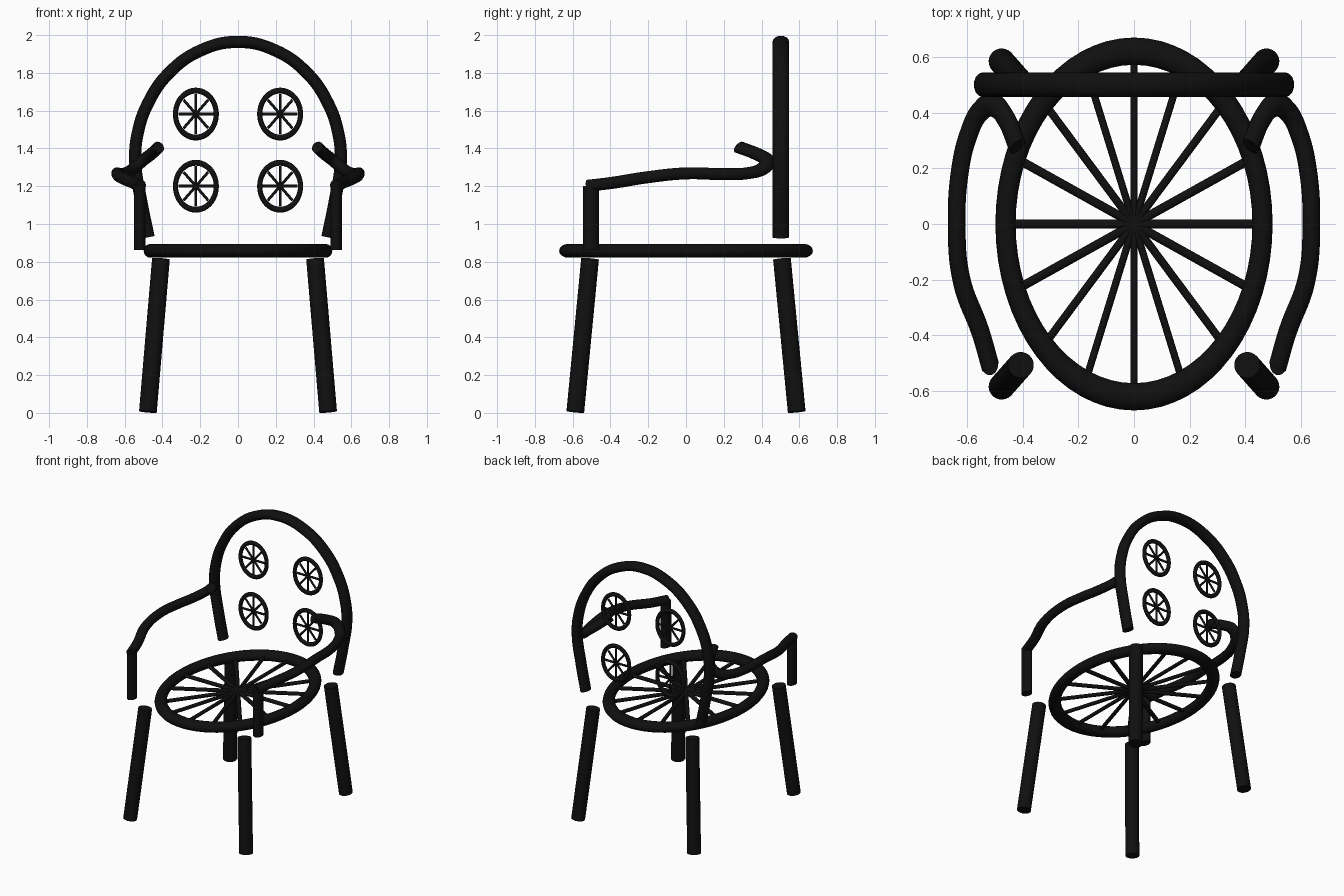
import bpy, bmesh, math
from mathutils import Matrix, Vector

if "Cube" in bpy.data.objects:
    bpy.data.objects.remove(bpy.data.objects["Cube"], do_unlink=True)

black = bpy.data.materials.new("black_paint")
black.use_nodes = True
black.diffuse_color = (0.005, 0.005, 0.005, 1)
black.node_tree.nodes["Principled BSDF"].inputs["Base Color"].default_value = (0.005, 0.005, 0.005, 1)

STRETCH = 1.345  # seat, arms and back are deeper than wide


def finish(obj):
    obj.data.materials.clear()
    obj.data.materials.append(black)
    bpy.ops.object.select_all(action='DESELECT')
    obj.select_set(True)
    bpy.context.view_layer.objects.active = obj
    bpy.ops.object.shade_smooth_by_angle(angle=math.radians(40))


def add_rod(bm, a, b, radius, sides=24):
    a, b = Vector(a), Vector(b)
    turn = (b - a).to_track_quat('Z', 'Y').to_matrix().to_4x4()
    bmesh.ops.create_cone(bm, cap_ends=True, segments=sides, radius1=radius, radius2=radius,
                          depth=(b - a).length, matrix=Matrix.Translation((a + b) / 2) @ turn)


def rod(name, a, b, radius, stretch=1):
    """Round bar between two points, optionally deepened in y about its middle."""
    bm = bmesh.new()
    add_rod(bm, a, b, radius)
    mid = (Vector(a) + Vector(b)) / 2
    bmesh.ops.scale(bm, vec=(1, stretch, 1), verts=bm.verts, space=Matrix.Translation(-mid))
    mesh = bpy.data.meshes.new(name)
    bm.to_mesh(mesh)
    bm.free()
    obj = bpy.data.objects.new(name, mesh)
    bpy.context.collection.objects.link(obj)
    finish(obj)


def tube(name, points, radius):
    """Smooth bent bar through the points, its section deepened in y."""
    curve = bpy.data.curves.new(name, 'CURVE')
    curve.dimensions = '3D'
    curve.bevel_depth = radius
    curve.bevel_resolution = 5
    curve.resolution_u = 8
    curve.use_fill_caps = True
    spline = curve.splines.new('BEZIER')
    spline.bezier_points.add(len(points) - 1)
    for knot, (x, y, z) in zip(spline.bezier_points, points):
        knot.co = (x, y / STRETCH, z)
        knot.handle_left_type = knot.handle_right_type = 'AUTO'
    obj = bpy.data.objects.new(name, curve)
    obj.scale.y = STRETCH
    bpy.context.collection.objects.link(obj)
    bpy.ops.object.select_all(action='DESELECT')
    obj.select_set(True)
    bpy.context.view_layer.objects.active = obj
    bpy.ops.object.convert(target='MESH')
    obj = bpy.context.view_layer.objects.active
    bpy.ops.object.transform_apply(location=False, rotation=False, scale=True)
    finish(obj)


def wheel(name, centre, major, minor, bars, bar_radius, reach, stretch, tilt):
    """Oval ring filled with bars that cross at its centre."""
    bpy.ops.mesh.primitive_torus_add(major_radius=major, minor_radius=minor,
                                     major_segments=64, minor_segments=16)
    obj = bpy.context.object
    obj.name = obj.data.name = name
    bm = bmesh.new()
    bm.from_mesh(obj.data)
    for i in range(bars):
        angle = math.pi * i / bars
        end = Vector((math.cos(angle), math.sin(angle), 0)) * reach
        add_rod(bm, -end, end, bar_radius, 12)
    bmesh.ops.scale(bm, vec=(1, stretch, 1), verts=bm.verts)
    bm.to_mesh(obj.data)
    bm.free()
    obj.location = centre
    obj.rotation_euler.x = tilt
    finish(obj)


# Oval seat ring with radiating bars
wheel("seat", (0, 0, 0.858), 0.463, 0.0365, 8, 0.0127, 0.428, STRETCH, 0)

# Four small spoked wheels in the back
for side, x in (("left", 0.223), ("right", -0.223)):
    for level, z in (("upper", 1.582), ("lower", 1.2)):
        wheel(f"back_wheel_{level}_{side}", (x, 0.502, z), 0.108, 0.0135,
              4, 0.007, 0.092, 1.15, math.pi / 2)

# Arched back hoop, mirrored about its crown
half = [(0.473, 0.93), (0.512, 1.12), (0.544, 1.33), (0.531, 1.48),
        (0.476, 1.64), (0.365, 1.80), (0.195, 1.92)]
profile = half + [(0, 1.964)] + [(-x, z) for x, z in reversed(half)]
tube("back_hoop", [(x, 0.502, z) for x, z in profile], 0.033)

# Arms that sweep backwards and hook inwards, with uprights and splayed legs
arm = [(0.517, -0.515, 1.203), (0.553, -0.39, 1.218), (0.622, -0.2, 1.248),
       (0.639, 0, 1.268), (0.626, 0.2, 1.264), (0.597, 0.32, 1.268),
       (0.555, 0.405, 1.292), (0.505, 0.428, 1.335), (0.462, 0.38, 1.368),
       (0.42, 0.28, 1.407)]
for side, s in (("left", 1), ("right", -1)):
    tube(f"arm_{side}", [(s * x, y, z) for x, y, z in arm], 0.032)
    rod(f"arm_upright_{side}", (s * 0.52, -0.503, 0.862), (s * 0.52, -0.503, 1.2), 0.031, STRETCH)
    for place, t in (("front", -1), ("back", 1)):
        rod(f"{place}_leg_{side}", (s * 0.477, t * 0.586, 0.006), (s * 0.408, t * 0.508, 0.815), 0.047)
